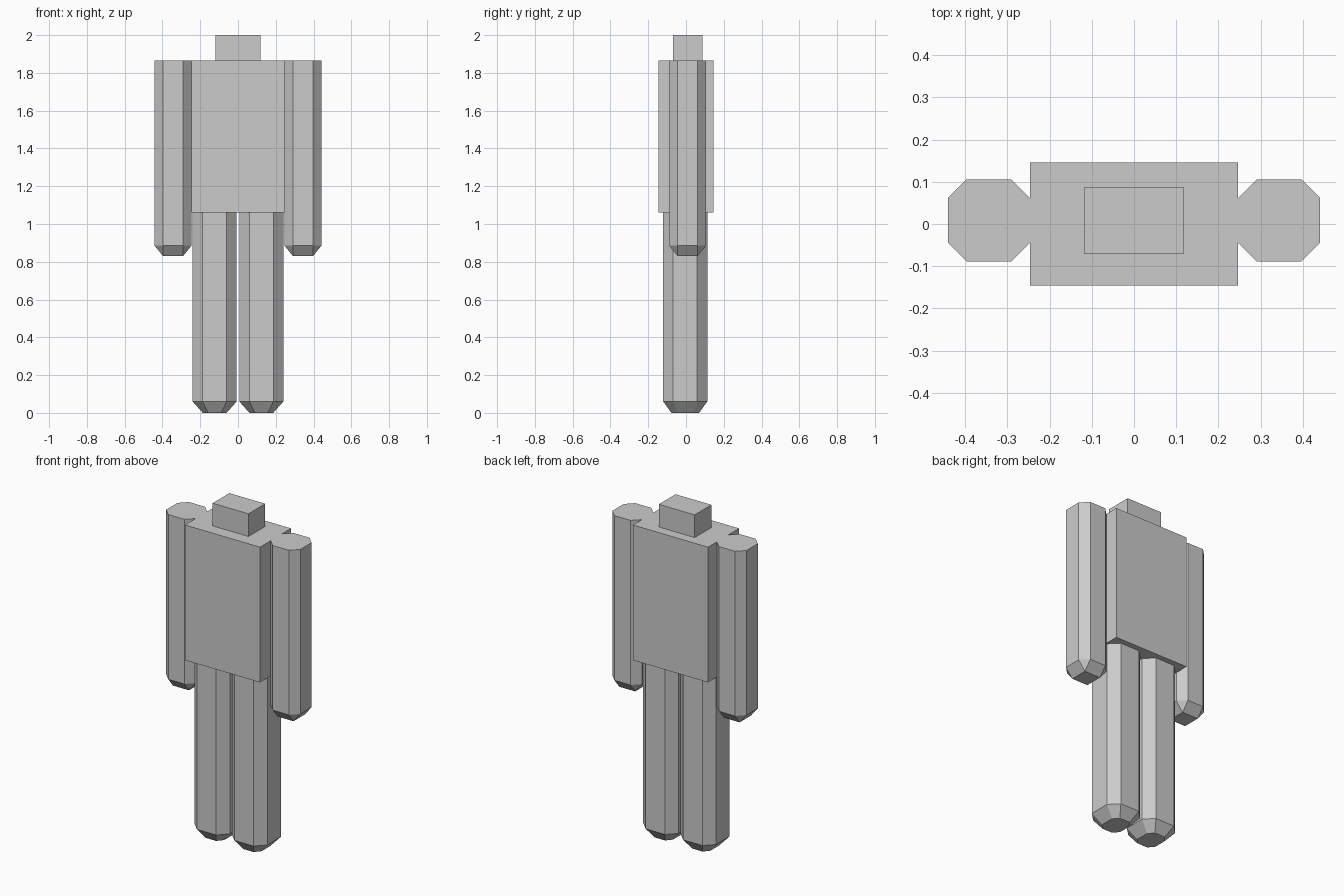
import bpy
import bmesh

cube = bpy.data.objects.get("Cube")
if cube:
    bpy.data.objects.remove(cube, do_unlink=True)

grey = bpy.data.materials.new("plain_grey")
grey.use_nodes = True
colour = (0.6, 0.6, 0.6, 1)
grey.diffuse_color = colour
grey.node_tree.nodes["Principled BSDF"].inputs["Base Color"].default_value = colour


def finish(name, bm):
    bmesh.ops.recalc_face_normals(bm, faces=bm.faces)
    mesh = bpy.data.meshes.new(name)
    bm.to_mesh(mesh)
    bm.free()
    mesh.materials.append(grey)
    bpy.context.collection.objects.link(bpy.data.objects.new(name, mesh))


def box(name, low, high):
    bm = bmesh.new()
    bmesh.ops.create_cube(bm, size=1)
    for v in bm.verts:
        v.co = [h if c > 0 else l for c, l, h in zip(v.co, low, high)]
    finish(name, bm)


def octagon(half, flat):
    """Chamfered square outline, counter-clockwise."""
    quarter = [(half, -flat), (half, flat)]
    points = []
    for _ in range(4):
        points += quarter
        quarter = [(-y, x) for x, y in quarter]
    return points


def limb(name, cx, cy, levels):
    """Loft chamfered squares given as (height, outline)."""
    bm = bmesh.new()
    rings = [[bm.verts.new((cx + x, cy + y, z)) for x, y in outline]
             for z, outline in levels]
    for a, b in zip(rings, rings[1:]):
        for i in range(len(a)):
            j = (i + 1) % len(a)
            bm.faces.new((a[i], a[j], b[j], b[i]))
    bm.faces.new(rings[0])
    bm.faces.new(rings[-1])
    # Coincident points collapse so a square tip gets triangular corners
    bmesh.ops.remove_doubles(bm, verts=bm.verts, dist=0.0001)
    finish(name, bm)


# Body and neck
box("torso", (-0.247, -0.146, 1.06), (0.247, 0.146, 1.865))
box("neck", (-0.118, -0.07, 1.865), (0.118, 0.087, 2.0))

# Arms end in a square tip, legs in a smaller octagon
arm = octagon(0.0975, 0.053)
hand = octagon(0.053, 0.053)
leg = octagon(0.1165, 0.0635)
foot = [(x * 0.54, y * 0.63) for x, y in leg]
for side, sign in (("left", 1), ("right", -1)):
    limb(side + "_arm", sign * 0.344, 0.0085,
         [(1.865, arm), (0.885, arm), (0.83, hand)])
    limb(side + "_leg", sign * 0.1235, -0.004,
         [(1.06, leg), (0.06, leg), (0.0, foot)])
